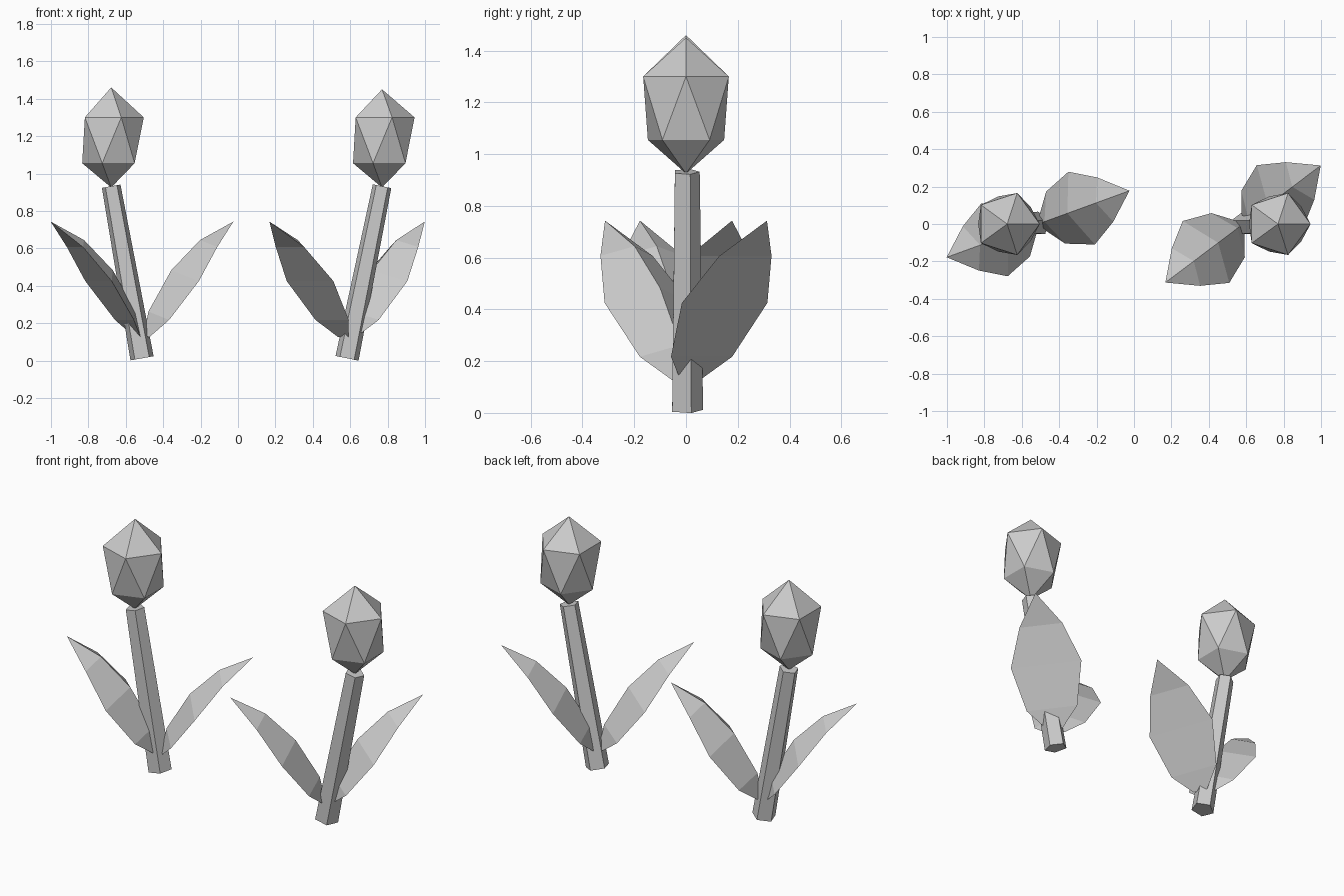
import bpy, bmesh
from math import sin, cos, pi, radians
from mathutils import Vector, Matrix

cube = bpy.data.objects.get("Cube")
if cube:
    bpy.data.objects.remove(cube, do_unlink=True)

grey = bpy.data.materials.new("plain_grey")
grey.use_nodes = True
tone = (0.6, 0.6, 0.6, 1)
grey.diffuse_color = tone
grey.node_tree.nodes["Principled BSDF"].inputs["Base Color"].default_value = tone


def finish(name, bm):
    """Turn a bmesh into a flat-shaded object."""
    bmesh.ops.recalc_face_normals(bm, faces=bm.faces[:])
    mesh = bpy.data.meshes.new(name)
    bm.to_mesh(mesh)
    bm.free()
    mesh.materials.append(grey)
    obj = bpy.data.objects.new(name, mesh)
    bpy.context.collection.objects.link(obj)


def ring(radius, z, start):
    """Five points around the z axis."""
    return [Vector((radius * cos(start + i * 2 * pi / 5),
                    radius * sin(start + i * 2 * pi / 5), z)) for i in range(5)]


def hull(name, points):
    """Convex solid around the given points."""
    bm = bmesh.new()
    for p in points:
        bm.verts.new(p)
    bmesh.ops.convex_hull(bm, input=bm.verts[:])
    bmesh.ops.dissolve_limit(bm, angle_limit=0.01, verts=bm.verts[:], edges=bm.edges[:])
    finish(name, bm)


def stem(name, base, top):
    """Tapered five-sided stem leaning from base to top."""
    axis = top - base
    lean = Matrix.Translation(base) @ Vector((0, 0, 1)).rotation_difference(axis).to_matrix().to_4x4()
    points = ring(0.066, 0, pi / 2) + ring(0.053, axis.length, pi / 2)
    hull(name, [lean @ p for p in points])


def bud(name, x, top):
    """Faceted bud: two staggered rings between two tips."""
    points = ring(0.174, 1.30, 0) + ring(0.155, 1.055, pi)
    points += [Vector((0, 0, top)), Vector((0, 0, 0.925))]
    hull(name, [p + Vector((x, 0, 0)) for p in points])


# Leaf sections: distance out, height, half width, ridge height
SECTIONS = [(0.025, 0.125, 0.045, 0.02), (0.10, 0.217, 0.148, 0.078),
            (0.248, 0.425, 0.207, 0.10), (0.382, 0.607, 0.126, 0.064)]
TIP = (0.52, 0, 0.743)


def leaf(name, x, angle):
    """Pointed leaf with a flat underside and a raised inner ridge."""
    place = Matrix.Translation((x, 0, 0)) @ Matrix.Rotation(angle, 4, "Z")
    bm = bmesh.new()
    rows = []
    for out, z, half, ridge in SECTIONS:
        corners = [(out, half, z), (out - 0.815 * ridge, 0, z + 0.58 * ridge), (out, -half, z)]
        rows.append([bm.verts.new(place @ Vector(c)) for c in corners])
    tip = bm.verts.new(place @ Vector(TIP))
    bm.faces.new(rows[0])
    for i in range(3):
        j = (i + 1) % 3
        for low, high in zip(rows, rows[1:]):
            bm.faces.new((low[i], low[j], high[j], high[i]))
        bm.faces.new((rows[-1][i], rows[-1][j], tip))
    finish(name, bm)


# Two flowers: side, base x, bud x, bud top, leaf direction
for side, base_x, bud_x, bud_top, turn in (("right", -0.513, -0.678, 1.46, 20),
                                           ("left", 0.583, 0.77, 1.45, 37)):
    stem(side + "_stem", Vector((base_x, 0, 0.012)), Vector((bud_x, 0, 0.932)))
    bud(side + "_bud", bud_x, bud_top)
    leaf(side + "_outer_leaf" if base_x > 0 else side + "_inner_leaf", base_x, radians(turn))
    leaf(side + "_inner_leaf" if base_x > 0 else side + "_outer_leaf", base_x, radians(turn + 180))
